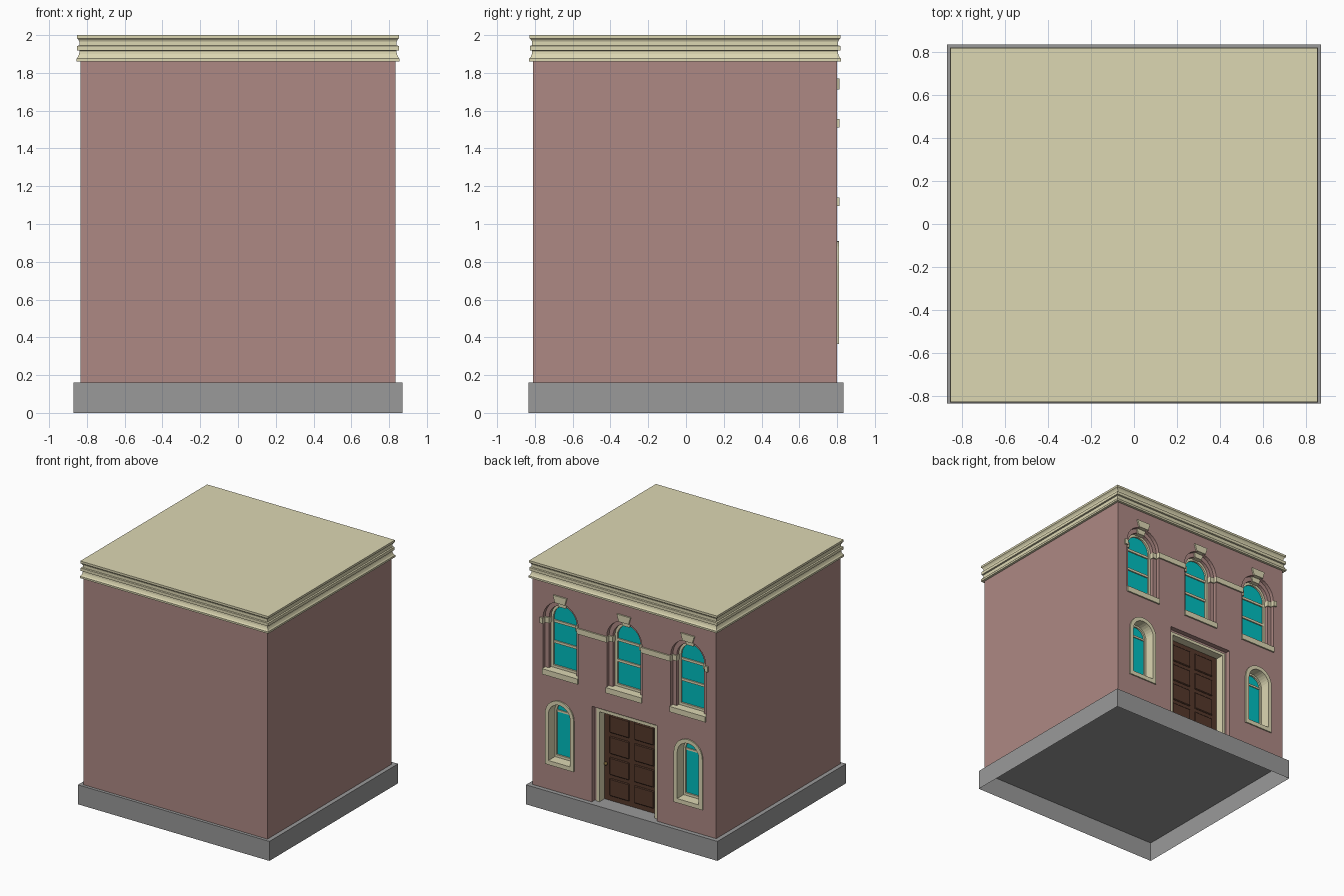
import bpy, bmesh, math

if "Cube" in bpy.data.objects:
    bpy.data.objects.remove(bpy.data.objects["Cube"])

def material(name, rgb):
    m = bpy.data.materials.new(name)
    m.diffuse_color = (*rgb, 1)
    m.use_nodes = True
    m.node_tree.nodes["Principled BSDF"].inputs["Base Color"].default_value = m.diffuse_color
    return m

WALL = material("wall_red", (0.42, 0.25, 0.23))
TRIM = material("trim_cream", (0.72, 0.68, 0.45))
STONE = material("stone_grey", (0.32, 0.32, 0.32))
GLASS = material("glass_teal", (0.0, 0.52, 0.53))
WOOD = material("door_brown", (0.09, 0.04, 0.024))
BRASS = material("brass", (0.2, 0.13, 0.04))

def finish(name, bm, mat):
    bmesh.ops.recalc_face_normals(bm, faces=bm.faces)
    me = bpy.data.meshes.new(name)
    bm.to_mesh(me)
    bm.free()
    ob = bpy.data.objects.new(name, me)
    bpy.context.collection.objects.link(ob)
    me.materials.append(mat)
    return ob

def prism(name, pts, y0, y1, mat):
    """Solid from an (x, z) outline, extruded along y."""
    bm = bmesh.new()
    a = [bm.verts.new((x, y0, z)) for x, z in pts]
    b = [bm.verts.new((x, y1, z)) for x, z in pts]
    bm.faces.new(a)
    bm.faces.new(b)
    for i in range(len(pts)):
        j = (i + 1) % len(pts)
        bm.faces.new((a[i], a[j], b[j], b[i]))
    return finish(name, bm, mat)

def box(name, x0, x1, y0, y1, z0, z1, mat):
    return prism(name, [(x0, z0), (x1, z0), (x1, z1), (x0, z1)], y0, y1, mat)

def arch(cx, hw, z0, spring, n=14):
    """Round-headed opening outline."""
    head = [(cx + hw * math.cos(math.pi * i / n), spring + hw * math.sin(math.pi * i / n))
            for i in range(n + 1)]
    return [(cx - hw, z0), (cx + hw, z0)] + head

def ring(name, outer, inner, y0, y1, mat):
    """Frame between two matching outlines."""
    bm = bmesh.new()
    loops = [[bm.verts.new((x, y, z)) for x, z in pts]
             for pts, y in ((outer, y0), (outer, y1), (inner, y1), (inner, y0))]
    n = len(outer)
    for k in range(4):
        p, q = loops[k], loops[(k + 1) % 4]
        for i in range(n):
            j = (i + 1) % n
            bm.faces.new((p[i], p[j], q[j], q[i]))
    return finish(name, bm, mat)

# hollow base, open underneath
bm = bmesh.new()
lo, hi = [[bm.verts.new((sx * 0.87, sy * 0.835, z)) for sx, sy in
           ((-1, -1), (1, -1), (1, 1), (-1, 1))] for z in (0, 0.16)]
bm.faces.new(hi)
for i in range(4):
    j = (i + 1) % 4
    bm.faces.new((lo[i], lo[j], hi[j], hi[i]))
finish("base", bm, STONE)

# wall block
FACE = 0.80
walls = box("walls", -0.835, 0.835, -0.81, FACE, 0.16, 1.90, WALL)

UP, LOW = (-0.58, 0, 0.58), (-0.585, 0.585)
SPRING, SILL = 1.555, 1.14
LSPRING, LBOT = 0.78, 0.365

# stepped pockets cut out of the facade
cutters = [box("cut", -0.295, 0.295, 0.76, 0.9, 0.1, 0.945, WALL),
           box("cut", -0.27, 0.27, 0.69, 0.9, 0.1, 0.92, WALL)]
for cx in UP:
    cutters.append(prism("cut", arch(cx, 0.16, SILL - 0.02, SPRING), 0.77, 0.9, WALL))
    cutters.append(prism("cut", arch(cx, 0.125, SILL - 0.02, SPRING), 0.72, 0.9, WALL))
for cx in LOW:
    cutters.append(prism("cut", arch(cx, 0.12, LBOT + 0.01, LSPRING), 0.70, 0.9, WALL))
for c in cutters:
    c.hide_render = True
    m = walls.modifiers.new("pocket", 'BOOLEAN')
    m.operation, m.solver, m.object = 'DIFFERENCE', 'EXACT', c
deps = bpy.context.evaluated_depsgraph_get()
carved = bpy.data.meshes.new_from_object(walls.evaluated_get(deps))
walls.modifiers.clear()
walls.data = carved
for c in cutters:
    bpy.data.objects.remove(c)
# drop the hidden floor of the wall block
bm = bmesh.new()
bm.from_mesh(carved)
bm.normal_update()
bmesh.ops.delete(bm, geom=[f for f in bm.faces if f.normal.z < -0.9 and
                           f.calc_center_median().z < 0.17], context='FACES')
bm.to_mesh(carved)
bm.free()

# cornice: moulding profile (offset, z) carried round the roof, with a flat top
profile = [(-0.01, 1.86), (0.02, 1.86), (0.02, 1.875), (0.012, 1.885), (0.006, 1.9),
           (0.004, 1.917), (0.017, 1.919), (0.017, 1.943), (0.005, 1.945), (0.005, 1.965),
           (0.01, 1.975), (0.018, 1.983), (0.018, 2.0)]
bm = bmesh.new()
rows = [[bm.verts.new((sx * (0.835 + o), -0.005 + sy * (0.805 + o), z)) for sx, sy in
         ((-1, -1), (1, -1), (1, 1), (-1, 1))] for o, z in profile]
for p, q in zip(rows, rows[1:]):
    for i in range(4):
        j = (i + 1) % 4
        bm.faces.new((p[i], p[j], q[j], q[i]))
bm.faces.new(rows[-1])
finish("cornice_and_roof", bm, TRIM)

# upper windows
for cx in UP:
    prism("upper_glass", arch(cx, 0.12, SILL, SPRING), 0.70, 0.728, GLASS)
    ring("upper_sash", arch(cx, 0.126, SILL - 0.01, SPRING),
         arch(cx, 0.105, SILL + 0.02, SPRING), 0.71, 0.742, TRIM)
    for z in (1.35, 1.52):
        box("upper_rail", cx - 0.115, cx + 0.115, 0.71, 0.738, z - 0.01, z + 0.01, TRIM)
    box("upper_sill", cx - 0.162, cx + 0.162, 0.715, 0.812, 1.095, SILL, TRIM)
    prism("keystone", [(cx - 0.045, 1.712), (cx + 0.045, 1.712),
                       (cx + 0.062, 1.77), (cx - 0.062, 1.77)], 0.76, 0.812, TRIM)
    prism("keystone_step", [(cx - 0.032, 1.67), (cx + 0.032, 1.67),
                            (cx + 0.045, 1.72), (cx - 0.045, 1.72)], 0.725, 0.78, TRIM)
    # impost returns on the stepped jambs
    for s in (-1, 1):
        x0, x1 = sorted((cx + s * 0.12, cx + s * 0.165))
        box("impost", x0, x1, 0.73, 0.78, 1.51, SPRING, TRIM)

# belt course between and beside the upper windows
for x0, x1 in ((-0.765, -0.735), (-0.425, -0.155), (0.155, 0.425), (0.735, 0.765)):
    box("belt_course", x0, x1, 0.765, 0.812, 1.51, SPRING, TRIM)

# lower windows
for cx in LOW:
    ring("lower_surround", arch(cx, 0.13, LBOT, LSPRING),
         arch(cx, 0.098, LBOT + 0.035, LSPRING), 0.69, 0.81, TRIM)
    prism("lower_glass", arch(cx, 0.1, LBOT + 0.03, LSPRING), 0.69, 0.712, GLASS)
    ring("lower_sash", arch(cx, 0.1, LBOT + 0.03, LSPRING),
         arch(cx, 0.083, LBOT + 0.055, LSPRING), 0.69, 0.725, TRIM)
    box("lower_transom", cx - 0.09, cx + 0.09, 0.69, 0.72, LSPRING - 0.008, LSPRING + 0.008, TRIM)

# door frame, leaf, panels and knob
prism("door_frame", [(-0.275, 0.16), (-0.25, 0.16), (-0.25, 0.90), (0.25, 0.90),
                     (0.25, 0.16), (0.275, 0.16), (0.275, 0.925), (-0.275, 0.925)],
      0.69, 0.768, TRIM)
box("door", -0.255, 0.255, 0.685, 0.70, 0.16, 0.905, WOOD)
for cx in (-0.112, 0.112):
    for r in range(4):
        z = 0.20 + r * 0.173
        panel = box("door_panel", cx - 0.09, cx + 0.09, 0.695, 0.709, z, z + 0.143, WOOD)
        bev = panel.modifiers.new("bevel", 'BEVEL')
        bev.width, bev.segments = 0.006, 1
bpy.ops.mesh.primitive_uv_sphere_add(segments=12, ring_count=8, radius=0.014,
                                     location=(0.228, 0.715, 0.46))
knob = bpy.context.object
knob.name = "door_knob"
knob.data.materials.append(BRASS)
bpy.ops.object.shade_smooth_by_angle()
